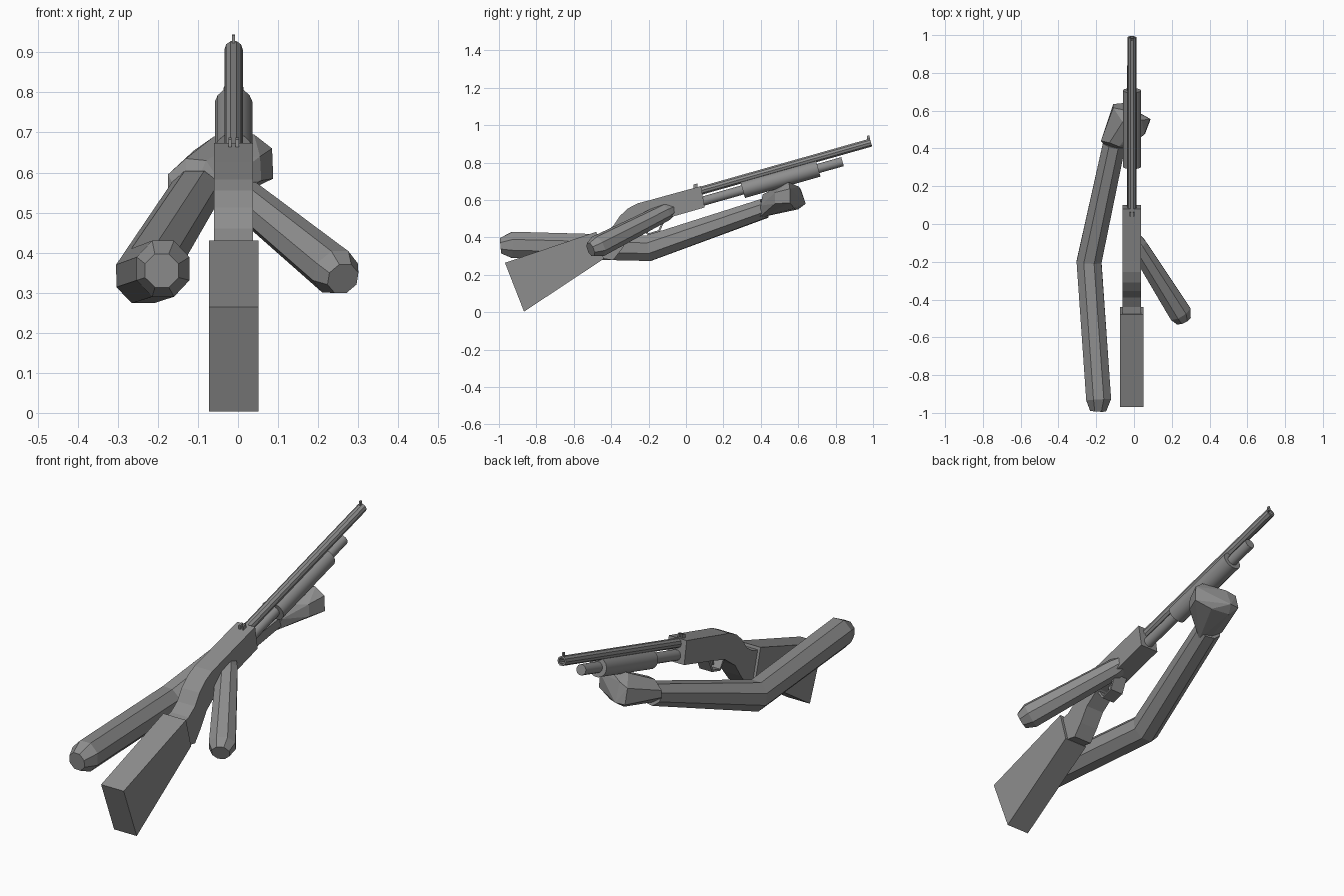
import bpy, bmesh, math
from mathutils import Vector

if "Cube" in bpy.data.objects:
    bpy.data.objects.remove(bpy.data.objects["Cube"])

grey = bpy.data.materials.new("gunmetal_grey")
grey.diffuse_color = (0.27, 0.27, 0.27, 1)
grey.use_nodes = True
grey.node_tree.nodes["Principled BSDF"].inputs["Base Color"].default_value = grey.diffuse_color
CX = -0.011          # centre plane of the gun
SLOPE = 0.283        # upward pitch of barrel


def finish(name, bm, smooth=False):
    bmesh.ops.recalc_face_normals(bm, faces=bm.faces)
    me = bpy.data.meshes.new(name)
    bm.to_mesh(me)
    bm.free()
    me.materials.append(grey)
    ob = bpy.data.objects.new(name, me)
    bpy.context.collection.objects.link(ob)
    if smooth:
        bpy.context.view_layer.objects.active = ob
        ob.select_set(True)
        bpy.ops.object.shade_smooth_by_angle(angle=math.radians(35))
        ob.select_set(False)
    return ob


def prism(name, profile, width, x=CX):
    """Side profile (y, z) extruded across x."""
    bm = bmesh.new()
    f = bm.faces.new([bm.verts.new((x - width / 2, y, z)) for y, z in profile])
    r = bmesh.ops.extrude_face_region(bm, geom=[f])
    bmesh.ops.translate(bm, vec=(width, 0, 0),
                        verts=[v for v in r["geom"] if isinstance(v, bmesh.types.BMVert)])
    return finish(name, bm)


def loft(name, path, n=8, smooth=False):
    """Tube through rings of (centre, half width, half height), ends capped."""
    bm = bmesh.new()
    pts = [Vector(p[0]) for p in path]
    rings = []
    for i, (c, rw, rh) in enumerate(path):
        d = (pts[min(i + 1, len(pts) - 1)] - pts[max(i - 1, 0)]).normalized()
        side = d.cross(Vector((0, 0, 1))).normalized()
        up = side.cross(d)
        k = 1 / math.cos(math.pi / n)
        ang = [2 * math.pi * (j + 0.5) / n for j in range(n)]
        rings.append([bm.verts.new(pts[i] + side * rw * k * math.cos(a) + up * rh * k * math.sin(a))
                      for a in ang])
    for a, b in zip(rings, rings[1:]):
        for j in range(n):
            bm.faces.new((a[j], a[(j + 1) % n], b[(j + 1) % n], b[j]))
    bm.faces.new(rings[0])
    bm.faces.new(rings[-1])
    return finish(name, bm, smooth)


def along(y, y0, z0):
    """Point on a line parallel to the barrel."""
    return (CX, y, z0 + (y - y0) * SLOPE)


# barrel with hollow muzzle
barrel = [(0.05, 0.023), (0.989, 0.023), (0.9892, 0.015), (0.93, 0.015)]
bm_path = [(along(y, 0.989, 0.907), r, r) for y, r in barrel]
axis = Vector((0, 1, SLOPE)).normalized()
bm = bmesh.new()
rings = []
up = Vector((1, 0, 0)).cross(axis)
for c, r, _ in bm_path:
    rings.append([bm.verts.new(Vector(c) + Vector((1, 0, 0)) * r * math.cos(a) + up * r * math.sin(a))
                  for a in [2 * math.pi * j / 10 for j in range(10)]])
for a, b in zip(rings, rings[1:]):
    for j in range(10):
        bm.faces.new((a[j], a[(j + 1) % 10], b[(j + 1) % 10], b[j]))
bm.faces.new(rings[0])
bm.faces.new(rings[-1])
finish("barrel", bm)

# magazine tube and sliding forend
loft("magazine_tube", [(along(y, 0.837, 0.805), 0.025, 0.025) for y in (0.06, 0.837)], 12, True)
loft("forend", [(along(y, 0.837, 0.805), 0.047, 0.045) for y in (0.303, 0.707)], 16, True)

# receiver flowing into the pistol grip
prism("receiver", [(0.08, 0.674), (-0.096, 0.626), (-0.193, 0.599), (-0.255, 0.583), (-0.31, 0.555),
                   (-0.355, 0.513), (-0.39, 0.46), (-0.44, 0.425), (-0.50, 0.41), (-0.46, 0.29),
                   (-0.39, 0.278), (-0.345, 0.335), (-0.30, 0.405), (-0.22, 0.465), (-0.11, 0.50),
                   (0.10, 0.56)], 0.098)
# shoulder stock
prism("stock", [(-0.968, 0.264), (-0.48, 0.43), (-0.44, 0.285), (-0.866, 0.003)], 0.124)
# trigger guard strip and trigger
prism("trigger_guard", [(-0.105, 0.51), (-0.14, 0.43), (-0.205, 0.412), (-0.245, 0.465),
                        (-0.235, 0.47), (-0.20, 0.422), (-0.147, 0.438), (-0.118, 0.51)], 0.07)
prism("trigger", [(-0.17, 0.49), (-0.185, 0.44), (-0.193, 0.44), (-0.19, 0.49)], 0.015)
# sights
prism("front_sight", [(0.968, 0.92), (0.968, 0.943), (0.98, 0.945), (0.985, 0.92)], 0.008)
for i, x in enumerate((CX - 0.009, CX + 0.009)):
    prism(f"rear_sight_{i}", [(0.04, 0.65), (0.04, 0.682), (0.06, 0.688), (0.065, 0.65)], 0.008, x)

# supporting arm: shoulder end, elbow, wrist
loft("left_arm", [((-0.19, -0.99, 0.355), 0.042, 0.042), ((-0.187, -0.93, 0.36), 0.066, 0.07),
                  ((-0.238, -0.20, 0.342), 0.066, 0.069), ((-0.105, 0.42, 0.555), 0.06, 0.052)])
# supporting hand as a chunky block under the forend
bm = bmesh.new()
for p in [(-.175, .44, .595), (-.175, .44, .56), (-.11, .635, .58), (-.11, .615, .655), (-.06, .64, .58),
          (-.06, .605, .67), (-.06, .54, .69), (.04, .55, .695), (.085, .555, .66), (.088, .555, .585),
          (.058, .476, .58), (.055, .475, .64), (-.04, .40, .57), (-.075, .39, .505), (-.13, .385, .51),
          (.01, .58, .555), (-.08, .60, .55), (-.08, .41, .63), (-.13, .43, .635)]:
    bm.verts.new(p)
hull = bmesh.ops.convex_hull(bm, input=bm.verts[:])
bmesh.ops.delete(bm, geom=[v for v in bm.verts if not v.link_faces], context="VERTS")
bmesh.ops.dissolve_limit(bm, angle_limit=math.radians(8), verts=bm.verts[:], edges=bm.edges[:])
finish("left_hand", bm)

# trigger arm running out of the grip side
loft("right_arm", [((0.0, -0.08, 0.55), 0.04, 0.035), ((0.02, -0.115, 0.533), 0.048, 0.045),
                   ((0.243, -0.47, 0.352), 0.06, 0.056), ((0.262, -0.51, 0.335), 0.04, 0.038)])
